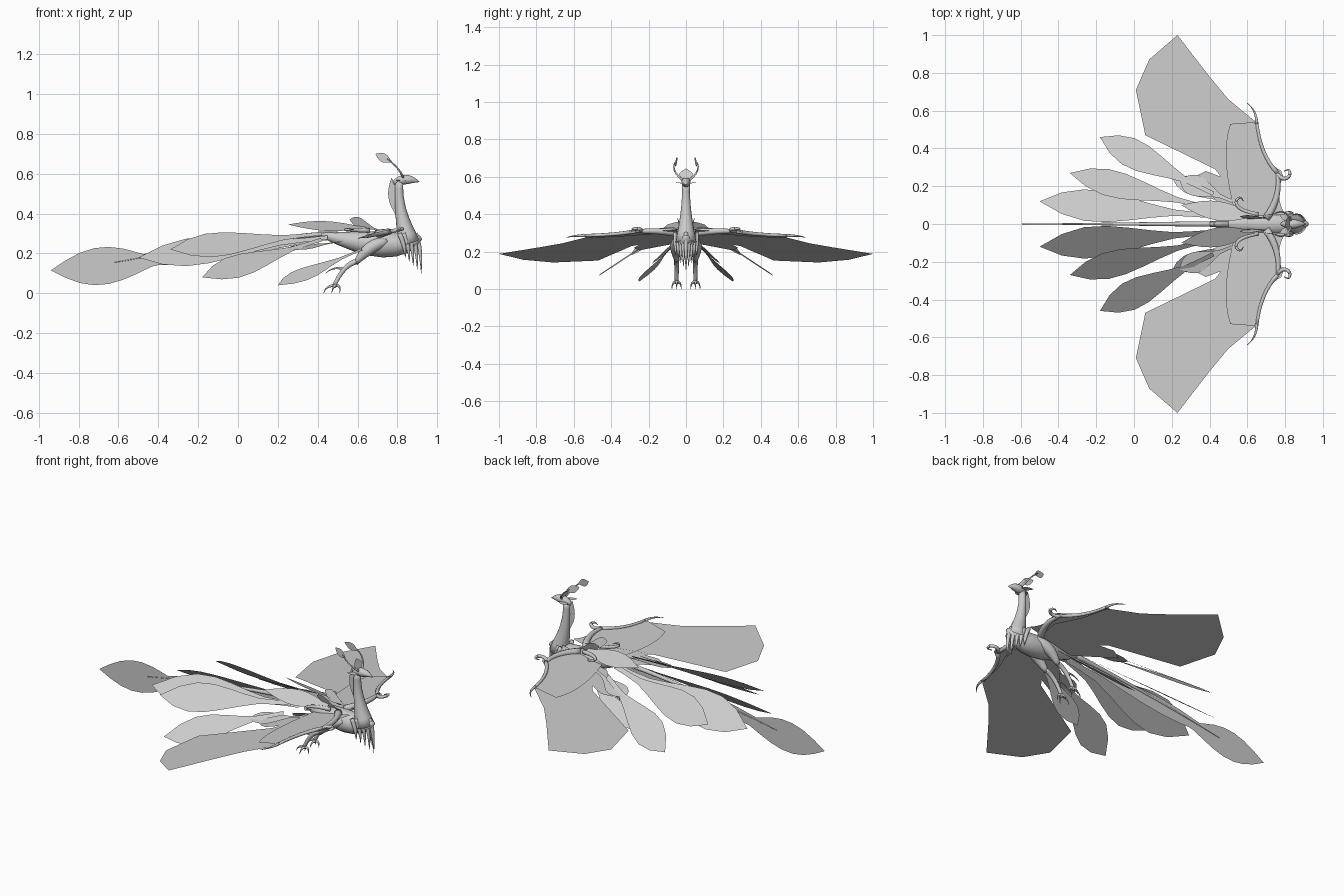
import bpy
from math import cos, sin, pi, tau
from mathutils import Vector

if "Cube" in bpy.data.objects:
    bpy.data.objects.remove(bpy.data.objects["Cube"])

shade = (0.6, 0.6, 0.6, 1)
grey = bpy.data.materials.new("plain grey")
grey.use_nodes = True
grey.diffuse_color = shade
grey.node_tree.nodes["Principled BSDF"].inputs["Base Color"].default_value = shade


def make(name, verts, faces, mirror, smooth):
    mesh = bpy.data.meshes.new(name)
    mesh.from_pydata(verts, [], faces)
    mesh.materials.append(grey)
    mesh.polygons.foreach_set("use_smooth", [smooth] * len(mesh.polygons))
    mesh.update()
    part = bpy.data.objects.new(name, mesh)
    bpy.context.collection.objects.link(part)
    if mirror:
        modifier = part.modifiers.new("other side", 'MIRROR')
        modifier.use_axis = (False, True, False)
        modifier.use_mirror_merge = False


def curve(start, pull, end, steps=8):
    """Points on an arc from start to end, bent towards the pull point."""
    start, pull, end = Vector(start), Vector(pull), Vector(end)
    return [start.lerp(pull, i / steps).lerp(pull.lerp(end, i / steps), i / steps)
            for i in range(steps + 1)]


def limb(name, start, pull, end, first, last, swell=0.0, mirror=True, sides=10):
    """Round limb along an arc, from the first to the last radius, swelling midway."""
    path = curve(start, pull, end)
    final = len(path) - 1
    verts, faces = [], []
    for i, centre in enumerate(path):
        t = i / final
        radius = first + (last - first) * t + swell * sin(pi * t)
        along = (path[min(i + 1, final)] - path[max(i - 1, 0)]).normalized()
        # A fixed reference per limb keeps the rings from twisting
        whole = path[-1] - path[0]
        reference = Vector((0, 1, 0)) if abs(whole.y) < whole.length / 2 else Vector((0, 0, 1))
        side = (reference - along * reference.dot(along)).normalized()
        up = along.cross(side)
        for k in range(sides):
            angle = tau * k / sides
            verts.append(centre + (side * cos(angle) + up * sin(angle)) * radius)
    for i in range(final):
        for k in range(sides):
            a, b = i * sides + k, i * sides + (k + 1) % sides
            faces.append((a, b, b + sides, a + sides))
    faces.append(tuple(reversed(range(sides))))
    faces.append(tuple(range(final * sides, len(verts))))
    make(name, verts, faces, mirror, True)


def feather(name, root, tip, across, skew=2.0, mirror=True, steps=8):
    """Flat leaf from root to tip; a larger skew puts the widest point nearer the tip."""
    root, tip, across = Vector(root), Vector(tip), Vector(across)
    upper, lower = [], []
    for i in range(steps):
        t = i / steps
        centre = root.lerp(tip, t)
        offset = across * max(sin(pi * t ** skew), 0.15)
        upper.append(centre + offset)
        lower.append(centre - offset)
    verts = upper + [tip] + lower[::-1]
    make(name, verts, [tuple(range(len(verts)))], mirror, False)


def wing_z(x):
    return 0.14 + 0.21 * x


def wing_sheet(name, outline, lift):
    verts = [(x, y, wing_z(x) + lift) for x, y in outline]
    make(name, verts, [tuple(range(len(verts)))], True, False)


def wing_bone(name, start, pull, end, first, last):
    points = [(x, y, wing_z(x) + 0.01) for x, y in (start, pull, end)]
    limb(name, *points, first, last)


# Body, neck and head
limb("body", (.92, 0, .28), (.8, 0, .2), (.4, 0, .3), .01, .01, .055, mirror=False, sides=16)
limb("neck", (.81, 0, .56), (.8, 0, .43), (.86, 0, .25), .02, .056, -.01, mirror=False, sides=16)
limb("head", (.78, 0, .555), (.84, 0, .585), (.91, 0, .56), .01, .002, .019, mirror=False)
feather("neck_mane", (.8, 0, .38), (.77, 0, .58), (.03, 0, 0), 1, mirror=False)
feather("ear_feather", (.84, .02, .565), (.77, .05, .57), (.01, .015, 0), 1)
feather("crest", (.83, 0, .58), (.8, 0, .645), (0, .036, 0), 1, mirror=False)

# Curling head plumes
limb("head_plume", (.83, .015, .58), (.81, .08, .63), (.75, .06, .675), .006, .003)
feather("plume_tip", (.77, .06, .66), (.69, .045, .7), (.01, 0, .02), 1)

# Ragged breast feathers hang in a row round the chest
for i in range(5):
    x, y = .91 - .02 * i, .014 * i
    limb("breast_feather", (x - .02, y, .3), (x + .01, y, .24), (x + .01, y, .1 + .02 * i),
         .012, .001, .004, mirror=i > 0)

# Legs and clawed feet
limb("thigh", (.75, .04, .26), (.66, .06, .25), (.59, .05, .15), .02, .012, .016)
limb("shin", (.6, .05, .16), (.53, .05, .15), (.48, .05, .03), .015, .01)
limb("heel_spur", (.54, .05, .12), (.48, .05, .14), (.44, .05, .1), .008, .001)
for dx, dy in ((0, .025), (-.04, 0), (0, -.025), (.04, 0)):
    limb("toe", (.49, .05, .04), (.48 + dx, .05 + dy, .04), (.47 + dx, .05 + dy, .001), .009, .001)

# Wings: a broad sloping sheet under a scalloped upper membrane
wing_sheet("flight_feathers", [
    (.72, .05), (.74, .2), (.68, .36), (.645, .54), (.5, .66), (.4, .78), (.23, 1), (.08, .87),
    (.01, .71), (.06, .47), (.43, .29), (.46, .25), (.38, .28), (.32, .25), (.5, .05)], 0)
wing_sheet("wing_membrane",
           curve((.8, .05), (.74, .15), (.79, .25)) + curve((.78, .28), (.67, .34), (.65, .54))
           + curve((.51, .53), (.45, .36), (.54, .04)), .01)
wing_bone("wing_arm", (.7, .03), (.78, .14), (.76, .27), .022, .01)
wing_bone("wing_finger", (.76, .27), (.67, .36), (.65, .54), .011, .008)
wing_bone("wing_spur", (.65, .53), (.65, .6), (.6, .64), .009, .001)
wing_bone("wing_hook", (.76, .26), (.8, .22), (.825, .26), .011, .009)
wing_bone("wing_hook_tip", (.825, .26), (.83, .3), (.795, .28), .009, .002)

# Fanned tail feathers, each sloping down to the outside
feather("inner_tail_feather", (.45, .04, .28), (-.5, .12, .18), (0, .085, -.07))
feather("middle_tail_feather", (.42, .08, .3), (-.34, .27, .22), (.015, .07, -.06))
feather("outer_tail_feather", (.42, .16, .27), (-.18, .46, .08), (.035, .07, -.05))
feather("lower_tail_feather", (.62, .08, .22), (.2, .25, .04), (.04, .04, -.02))

# Upright centre tail and its trailing plume
feather("centre_tail", (.5, 0, .28), (-.61, 0, .155), (0, 0, .05), 1.5, mirror=False)
limb("tail_rib", (.5, 0, .3), (0, 0, .27), (-.62, 0, .155), .016, .001, mirror=False)
feather("tail_plume", (-.36, 0, .165), (-.94, 0, .115), (0, 0, .095), 1.2, mirror=False)

# Short feathers and curls over the back
feather("back_feather", (.64, .04, .33), (.25, .1, .345), (.01, .05, -.025), 1)
feather("back_crest", (.72, .03, .31), (.56, .04, .37), (0, .01, .03))
feather("side_covert", (.52, .12, .26), (.24, .24, .22), (.03, .05, -.01))
limb("back_curl", (.66, .05, .315), (.54, .07, .32), (.54, .12, .32), .012, .008)
limb("back_curl_tip", (.54, .12, .32), (.56, .16, .32), (.58, .12, .32), .008, .002)
